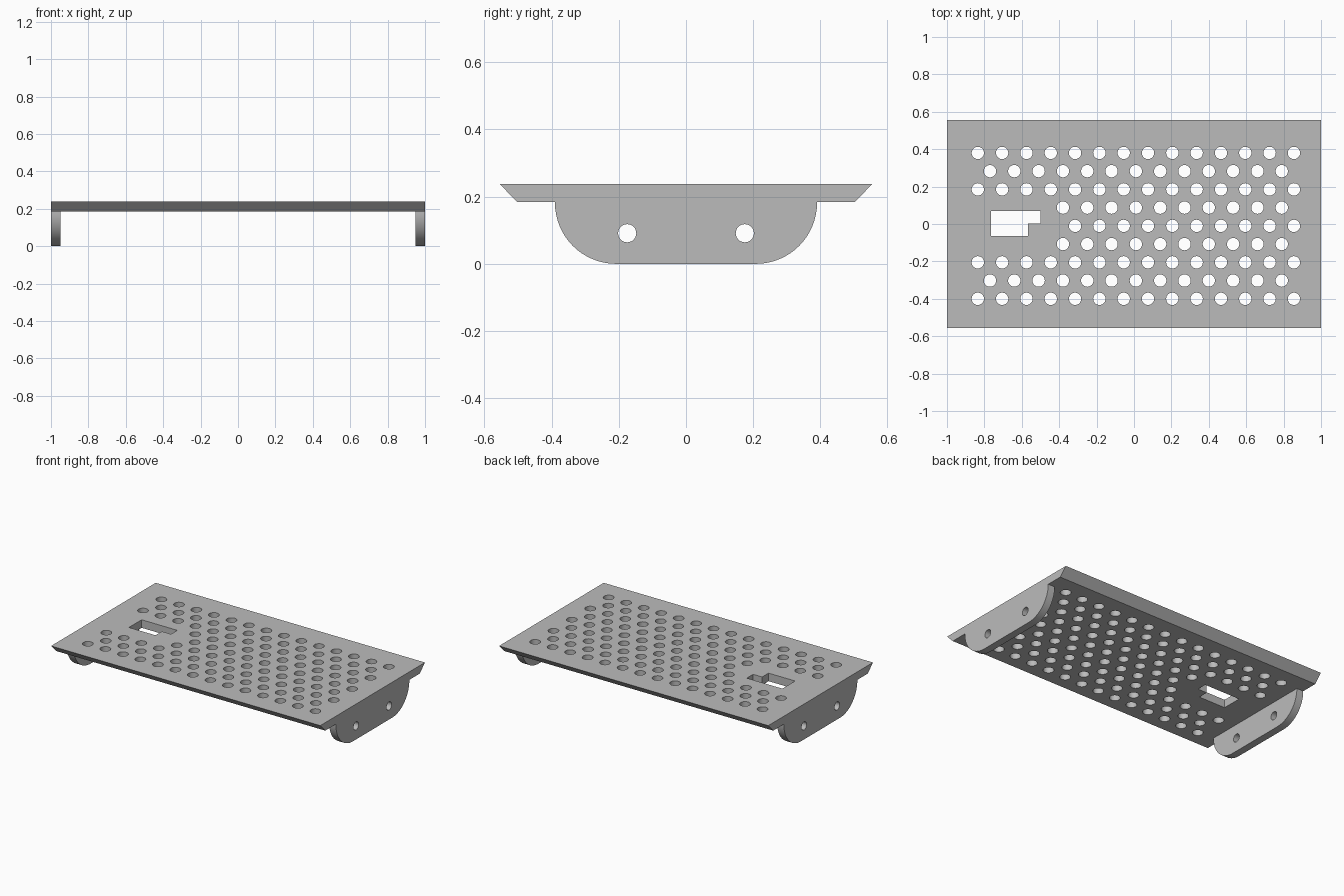
import bpy, bmesh
from math import sin, cos, pi
from mathutils import Vector

cube = bpy.data.objects.get("Cube")
if cube:
    bpy.data.objects.remove(cube, do_unlink=True)

grey = bpy.data.materials.new("plain_grey")
grey.use_nodes = True
colour = (0.5, 0.5, 0.5, 1)
grey.diffuse_color = colour
grey.node_tree.nodes["Principled BSDF"].inputs["Base Color"].default_value = colour


def add_prism(bm, points, offset):
    """Extrude a closed outline of 3D points along an offset."""
    base = bm.faces.new([bm.verts.new(p) for p in points])
    out = bmesh.ops.extrude_face_region(bm, geom=[base], use_keep_orig=True)
    moved = [v for v in out["geom"] if isinstance(v, bmesh.types.BMVert)]
    bmesh.ops.translate(bm, vec=Vector(offset), verts=moved)


def make_object(name, bm):
    bmesh.ops.recalc_face_normals(bm, faces=bm.faces)
    mesh = bpy.data.meshes.new(name)
    bm.to_mesh(mesh)
    bm.free()
    mesh.materials.append(grey)
    obj = bpy.data.objects.new(name, mesh)
    bpy.context.collection.objects.link(obj)
    return obj


def circle(cx, cy, r, n=32):
    return [(cx + r * cos(2 * pi * i / n), cy + r * sin(2 * pi * i / n)) for i in range(n)]


def cut(obj, cutter):
    """Cut the openings, then round the shading of their walls."""
    mod = obj.modifiers.new("openings", "BOOLEAN")
    mod.operation = "DIFFERENCE"
    mod.solver = "EXACT"
    mod.object = cutter
    bpy.ops.object.select_all(action="DESELECT")
    bpy.context.view_layer.objects.active = obj
    obj.select_set(True)
    bpy.ops.object.modifier_apply(modifier=mod.name)
    bpy.data.objects.remove(cutter, do_unlink=True)
    bpy.ops.object.shade_smooth_by_angle()


TOP, UNDER = 0.238, 0.184

# Deck plate with undercut long edges
bm = bmesh.new()
section = [(-0.555, TOP), (-0.502, UNDER), (0.502, UNDER), (0.555, TOP)]
add_prism(bm, [(-1, y, z) for y, z in section], (2, 0, 0))
deck = make_object("deck_plate", bm)

# Staggered drain holes, leaving room around the slot
bm = bmesh.new()
PITCH = 0.13
for row in range(9):
    staggered = row % 2
    y = 0.38 - row * 0.0975
    skip = {3: 3, 4: 4, 5: 3}.get(row, 0)
    for col in range(skip, 14 - staggered):
        x = -0.835 + (col + staggered / 2) * PITCH
        add_prism(bm, [(a, b, 0.1) for a, b in circle(x, y, 0.033)], (0, 0, 0.25))

# Stepped slot
slot = [(-0.765, 0.07), (-0.5, 0.07), (-0.5, 0.003),
        (-0.568, 0.003), (-0.568, -0.065), (-0.765, -0.065)]
add_prism(bm, [(x, y, 0.1) for x, y in slot], (0, 0, 0.25))
cut(deck, make_object("deck_cutter", bm))

# End brackets with rounded lower corners and two bolt holes
HALF, R, THICK = 0.39, 0.182, 0.05
right_arc = [(HALF - R + R * cos(a), R - R * sin(a))
             for a in (pi / 2 * i / 16 for i in range(17))]
outline = [(HALF, UNDER)] + right_arc
outline += [(-y, z) for y, z in reversed(outline)]
for name, x in (("left_bracket", 1 - THICK), ("right_bracket", -1)):
    bm = bmesh.new()
    add_prism(bm, [(x, y, z) for y, z in outline], (THICK, 0, 0))
    bracket = make_object(name, bm)
    bm = bmesh.new()
    for side in (-1, 1):
        add_prism(bm, [(x - 0.05, y, z) for y, z in circle(side * 0.175, 0.091, 0.027)],
                  (0.15, 0, 0))
    cut(bracket, make_object("bolt_cutter", bm))
